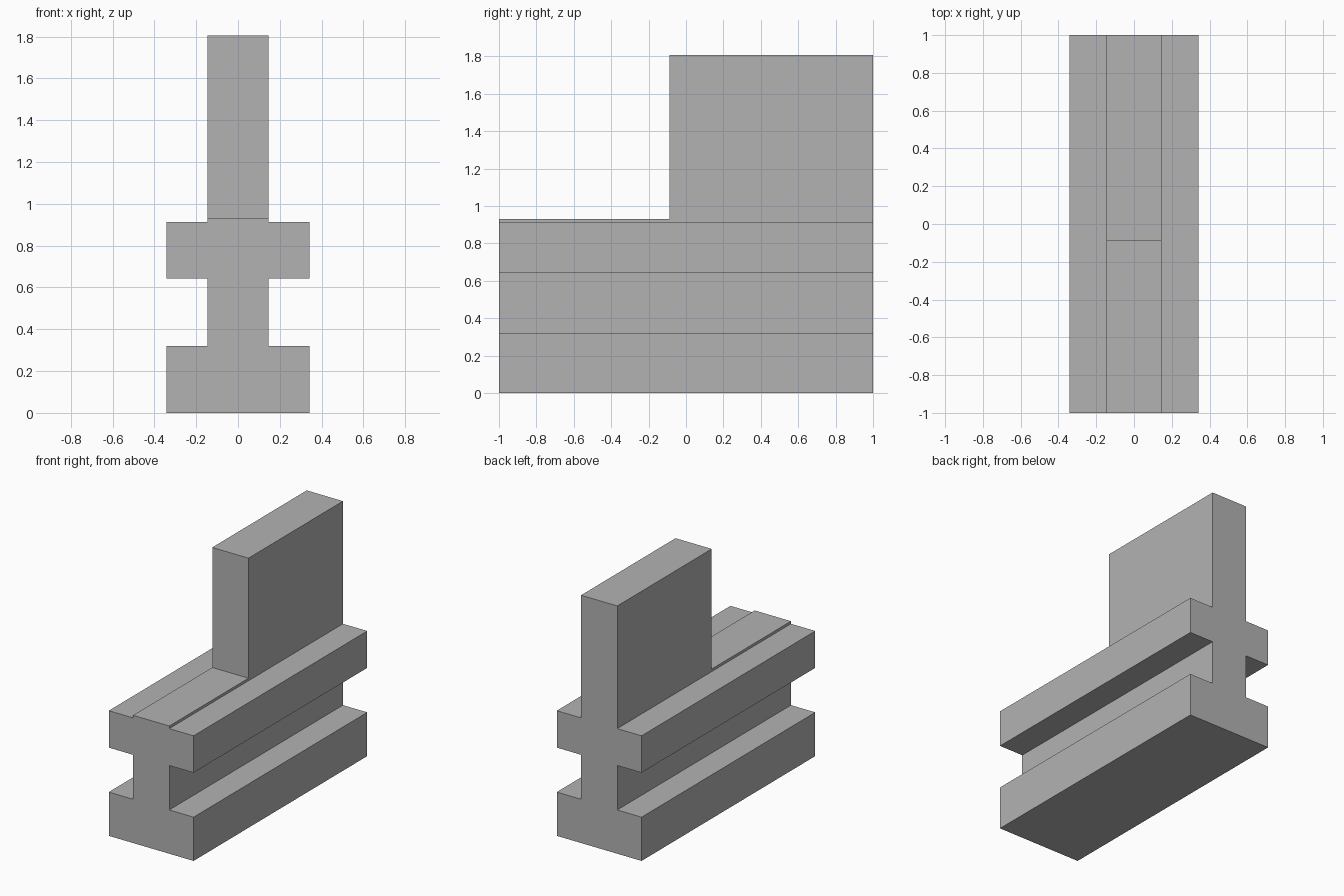
import bpy
import bmesh
import math
from mathutils import Vector

cube = bpy.data.objects.get("Cube")
if cube:
    bpy.data.objects.remove(cube, do_unlink=True)

# Main dimensions
HALF_LENGTH = 1.0
FLANGE, WEB = 0.342, 0.146          # half widths
LEDGE_TOP, WALL_TOP = 0.931, 1.806
WALL_FRONT = -0.088

# Plain grey material
grey = bpy.data.materials.new("plain_grey")
grey.use_nodes = True
colour = (0.45, 0.45, 0.45, 1.0)
grey.diffuse_color = colour
grey.node_tree.nodes["Principled BSDF"].inputs["Base Color"].default_value = colour

# Half cross-section of the double-flanged rail, mirrored to the other side
half = [(FLANGE, 0), (FLANGE, 0.319), (WEB, 0.319), (WEB, 0.643),
        (FLANGE, 0.643), (FLANGE, 0.912), (WEB, 0.912), (WEB, LEDGE_TOP)]
outline = half + [(-x, z) for x, z in reversed(half)]

bm = bmesh.new()
front = bm.faces.new([bm.verts.new((x, -HALF_LENGTH, z)) for x, z in outline])

# Sweep the section along the length
swept = bmesh.ops.extrude_face_region(bm, geom=[front], use_keep_orig=True)
end_verts = [g for g in swept["geom"] if isinstance(g, bmesh.types.BMVert)]
bmesh.ops.translate(bm, verts=end_verts, vec=(0, 2 * HALF_LENGTH, 0))
bmesh.ops.recalc_face_normals(bm, faces=bm.faces)

# Split the top strip and raise its rear half into the wall
top = max(bm.faces, key=lambda f: f.calc_center_median().z)
bmesh.ops.bisect_plane(bm, geom=[top, *top.edges, *top.verts],
                       plane_co=(0, WALL_FRONT, 0), plane_no=(0, 1, 0))
rear = max((f for f in bm.faces if f.calc_center_median().z > LEDGE_TOP - 0.005),
           key=lambda f: f.calc_center_median().y)
raised = bmesh.ops.extrude_discrete_faces(bm, faces=[rear])["faces"][0]
bmesh.ops.translate(bm, verts=raised.verts, vec=Vector((0, 0, WALL_TOP - LEDGE_TOP)))

# Merge coplanar pieces and clean up
bmesh.ops.remove_doubles(bm, verts=bm.verts, dist=0.0001)
bmesh.ops.dissolve_limit(bm, angle_limit=math.radians(1), verts=bm.verts, edges=bm.edges)
bmesh.ops.recalc_face_normals(bm, faces=bm.faces)

mesh = bpy.data.meshes.new("flanged_rail_with_wall")
bm.to_mesh(mesh)
bm.free()
mesh.materials.append(grey)
rail = bpy.data.objects.new("flanged_rail_with_wall", mesh)
bpy.context.collection.objects.link(rail)
